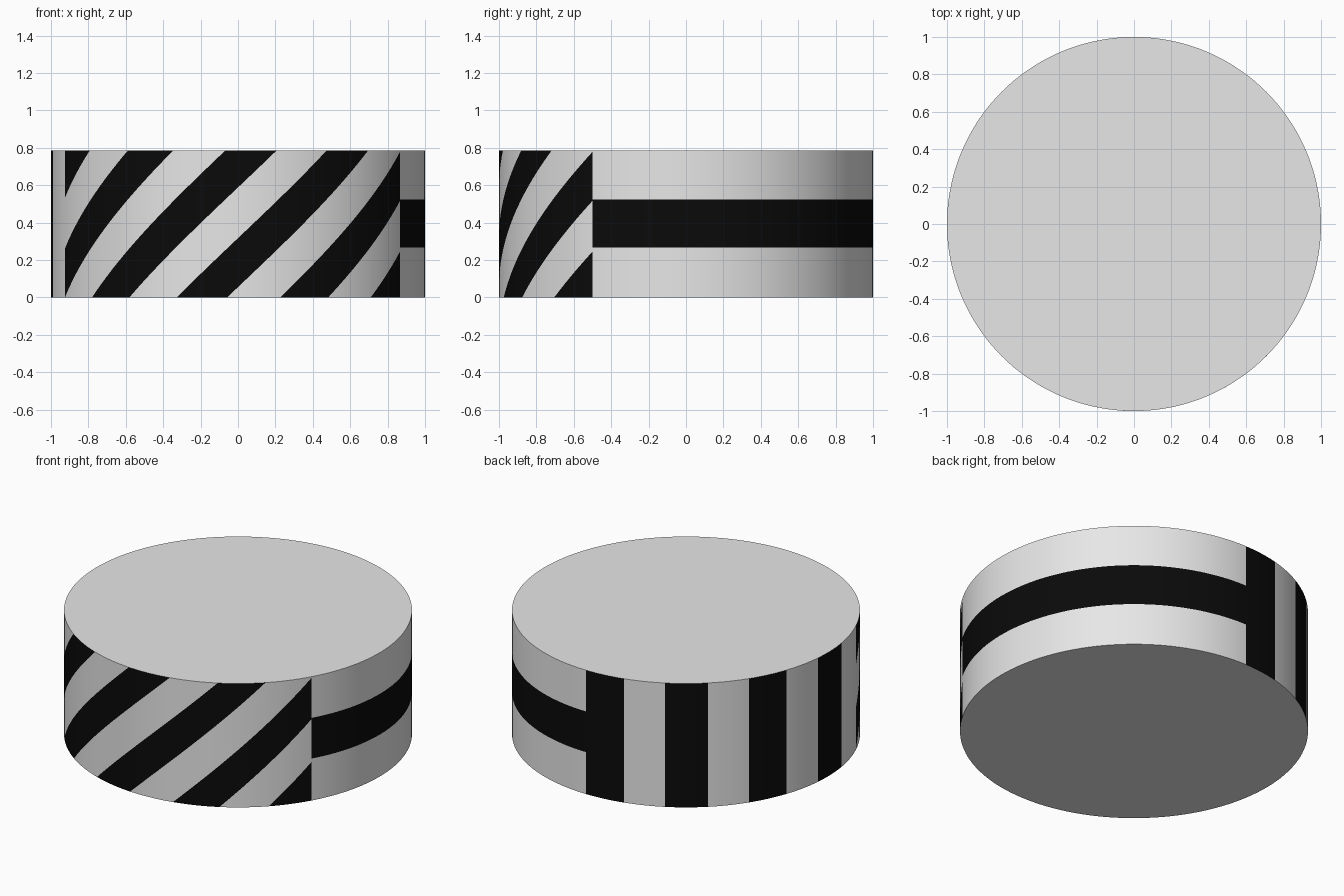
import bpy, bmesh, math
from mathutils import Vector

if "Cube" in bpy.data.objects:
    bpy.data.objects.remove(bpy.data.objects["Cube"])

H = math.pi / 4
D = math.radians
COLS = 144
START = -30.0                      # seam angle, where diagonal stripes end
BAND_END, VERT_END, END = 90.0, 202.5, 330.0
BAR = 14.0625                      # width of a vertical bar in degrees
BAND_LO, BAND_HI = 0.266, 0.524    # horizontal band heights
D0, PITCH, WIDTH, LEAN = 218.7, 32.17, 15.8, 47.4   # diagonal stripes, degrees


def material(name, v):
    m = bpy.data.materials.new(name)
    m.diffuse_color = (v, v, v, 1)
    m.use_nodes = True
    m.node_tree.nodes["Principled BSDF"].inputs["Base Color"].default_value = m.diffuse_color
    return m


def is_black(a, z):
    """Pattern rule from angle (degrees) and height."""
    if a < BAND_END:
        return BAND_LO < z < BAND_HI
    if a < VERT_END:
        return int((a - BAND_END) // BAR) % 2 == 0
    return (a - LEAN * z / H - D0) % PITCH < WIDTH


bm = bmesh.new()

# unrolled wall: x = angle in radians, z = height
angles = [D(START + 360 * i / COLS) for i in range(COLS + 1)]
low = [bm.verts.new((a, 0, 0)) for a in angles]
high = [bm.verts.new((a, 0, H)) for a in angles]
for i in range(COLS):
    bm.faces.new((low[i], low[i + 1], high[i + 1], high[i]))


def cut(co, no, a0, a1):
    """Cut the wall faces lying between two angles."""
    faces = [f for f in bm.faces if D(a0) < f.calc_center_median().x < D(a1)]
    geom = set(faces)
    for f in faces:
        geom.update(f.edges)
        geom.update(f.verts)
    bmesh.ops.bisect_plane(bm, geom=list(geom), dist=1e-5,
                           plane_co=co, plane_no=Vector(no).normalized())


# section borders and vertical bars
for k in range(9):
    cut((D(BAND_END + BAR * k), 0, 0), (1, 0, 0), START, END)
# horizontal band
for z in (BAND_LO, BAND_HI):
    cut((0, 0, z), (0, 0, 1), START, BAND_END)
# diagonal stripes
for k in range(-2, 4):
    for off in (0, WIDTH):
        cut((D(D0 + PITCH * k + off), 0, 0), (H, 0, -D(LEAN)), VERT_END, END)

# colour by rule, then roll the wall up
for f in bm.faces:
    c = f.calc_center_median()
    f.material_index = int(is_black(math.degrees(c.x), c.z))
    f.smooth = True
for v in bm.verts:
    a = v.co.x
    v.co = (math.cos(a), math.sin(a), v.co.z)
bmesh.ops.remove_doubles(bm, verts=bm.verts[:], dist=1e-5)

# top and bottom caps
for z in (0, H):
    rim = [v for v in bm.verts if abs(v.co.z - z) < 1e-5]
    rim.sort(key=lambda v: math.atan2(v.co.y, v.co.x))
    cap = bm.faces.new(rim if z else rim[::-1])
    cap.smooth = False

mesh = bpy.data.meshes.new("striped_drum")
bm.to_mesh(mesh)
bm.free()
mesh.materials.append(material("light grey", 0.8))
mesh.materials.append(material("black", 0.003))
drum = bpy.data.objects.new("striped_drum", mesh)
bpy.context.collection.objects.link(drum)
bpy.context.view_layer.objects.active = drum
drum.select_set(True)
bpy.ops.object.shade_smooth_by_angle(angle=D(30))
